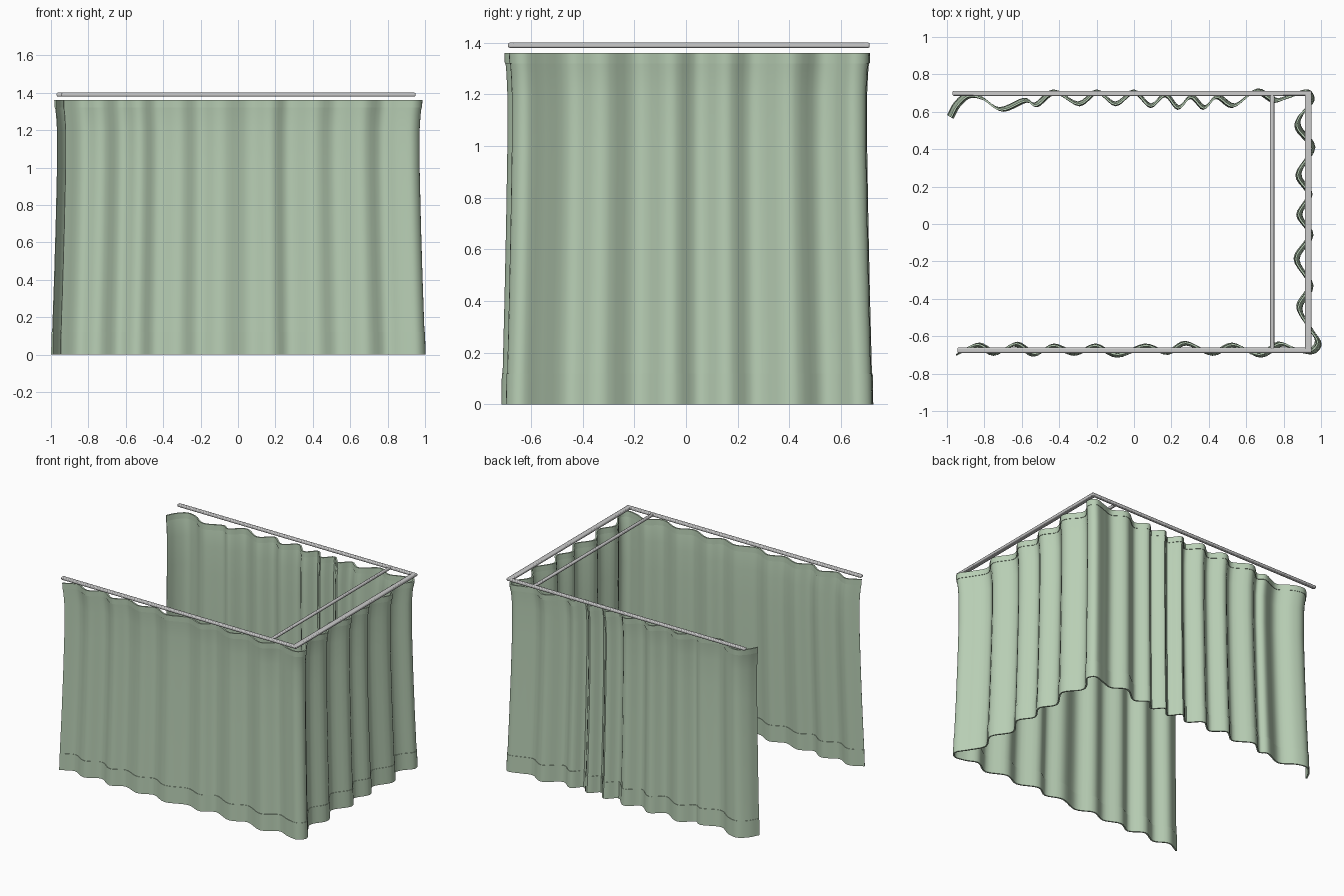
import bpy, bmesh
from mathutils import Vector

if "Cube" in bpy.data.objects:
    bpy.data.objects.remove(bpy.data.objects["Cube"])


def colour(name, rgb):
    m = bpy.data.materials.new(name)
    m.diffuse_color = (*rgb, 1)
    m.use_nodes = True
    m.node_tree.nodes["Principled BSDF"].inputs["Base Color"].default_value = m.diffuse_color
    return m


GREEN = colour("curtain_green", (0.48, 0.62, 0.46))

# Fold crests and valleys, from the free back edge round to the free front edge
FOLDS = [(-0.995, 0.58), (-0.96, 0.645), (-0.90, 0.695), (-0.82, 0.68), (-0.72, 0.62),
         (-0.59, 0.67), (-0.53, 0.645), (-0.43, 0.715), (-0.30, 0.65), (-0.20, 0.715),
         (-0.10, 0.65), (0.0, 0.715), (0.09, 0.64), (0.17, 0.70), (0.24, 0.63),
         (0.31, 0.69), (0.38, 0.63), (0.45, 0.69), (0.54, 0.64), (0.66, 0.72),
         (0.76, 0.67), (0.84, 0.69), (0.93, 0.715), (0.96, 0.66), (0.90, 0.585),
         (0.89, 0.52), (0.965, 0.41), (0.89, 0.27), (0.95, 0.16), (0.895, 0.05),
         (0.955, -0.06), (0.88, -0.19), (0.955, -0.33), (0.895, -0.45), (0.95, -0.56),
         (0.998, -0.64), (0.96, -0.69), (0.88, -0.68), (0.79, -0.65), (0.68, -0.71),
         (0.54, -0.655), (0.42, -0.70), (0.28, -0.645), (0.18, -0.695), (0.06, -0.66),
         (-0.09, -0.71), (-0.21, -0.66), (-0.32, -0.70), (-0.44, -0.66), (-0.54, -0.705),
         (-0.64, -0.65), (-0.75, -0.70), (-0.85, -0.655), (-0.95, -0.70)]


def smooth_path(pts, n):
    p = [Vector(q) for q in pts]
    p = [2 * p[0] - p[1]] + p + [2 * p[-1] - p[-2]]
    out = []
    for a, b, c, d in zip(p, p[1:], p[2:], p[3:]):
        for k in range(n):
            t = k / n
            out.append(0.5 * (2 * b + (c - a) * t + (2 * a - 5 * b + 4 * c - d) * t * t
                              + (3 * b - a - 3 * c + d) * t ** 3))
    return out + [p[-2]]


# Curtain: (height, flare, half thickness); the hems are thicker steps
LEVELS = [(0, 1.0, .005), (.12, .997, .005), (.12, .997, .002), (.4, .987, .002),
          (.7, .978, .002), (1.0, .971, .002), (1.2, .971, .002), (1.28, .976, .002),
          (1.32, .981, .002), (1.32, .981, .005), (1.36, .983, .005)]


def build_curtain():
    path = smooth_path(FOLDS, 5)
    last = len(path) - 1
    normals = []
    for i in range(last + 1):
        t = (path[min(i + 1, last)] - path[max(i - 1, 0)]).normalized()
        normals.append(Vector((-t.y, t.x)))
    bm = bmesh.new()
    # each ring runs up the outside and down the inside
    section = [(z, s, h) for z, s, h in LEVELS] + [(z, s, -h) for z, s, h in reversed(LEVELS)]
    rings = []
    for p, n in zip(path, normals):
        rings.append([bm.verts.new((*(p * s + n * h), z)) for z, s, h in section])
    m = len(section)
    for a, b in zip(rings, rings[1:]):
        for j in range(m):
            k = (j + 1) % m
            bm.faces.new((a[j], b[j], b[k], a[k]))
    # free vertical edges
    for r in (rings[0], rings[-1]):
        for j in range(len(LEVELS) - 1):
            bm.faces.new((r[j], r[j + 1], r[m - 2 - j], r[m - 1 - j]))
    bmesh.ops.recalc_face_normals(bm, faces=bm.faces)
    me = bpy.data.meshes.new("curtain")
    bm.to_mesh(me)
    bm.free()
    me.materials.append(GREEN)
    ob = bpy.data.objects.new("curtain", me)
    bpy.context.collection.objects.link(ob)
    bpy.context.view_layer.objects.active = ob
    ob.select_set(True)
    bpy.ops.object.shade_smooth_by_angle(angle=0.8)
    ob.select_set(False)


def bar(name, x0, x1, y0, y1, z0=1.38, z1=1.40):
    bpy.ops.mesh.primitive_cube_add(size=1, location=((x0 + x1) / 2, (y0 + y1) / 2, (z0 + z1) / 2))
    ob = bpy.context.object
    ob.name = name
    ob.scale = (x1 - x0, y1 - y0, z1 - z0)
    bpy.ops.object.transform_apply(location=False, rotation=False, scale=True)
    bev = ob.modifiers.new("rounding", 'BEVEL')
    bev.width = 0.006
    bev.segments = 2
    bpy.ops.object.shade_smooth_by_angle()
    ob.select_set(False)


build_curtain()

# Ceiling rails and cross bar
bar("back_rail", -0.97, 0.95, 0.685, 0.711)
bar("front_rail", -0.945, 0.95, -0.689, -0.661)
bar("side_rail", 0.914, 0.95, -0.689, 0.711)
bar("cross_bar", 0.728, 0.75, -0.672, 0.70, 1.381, 1.399)
